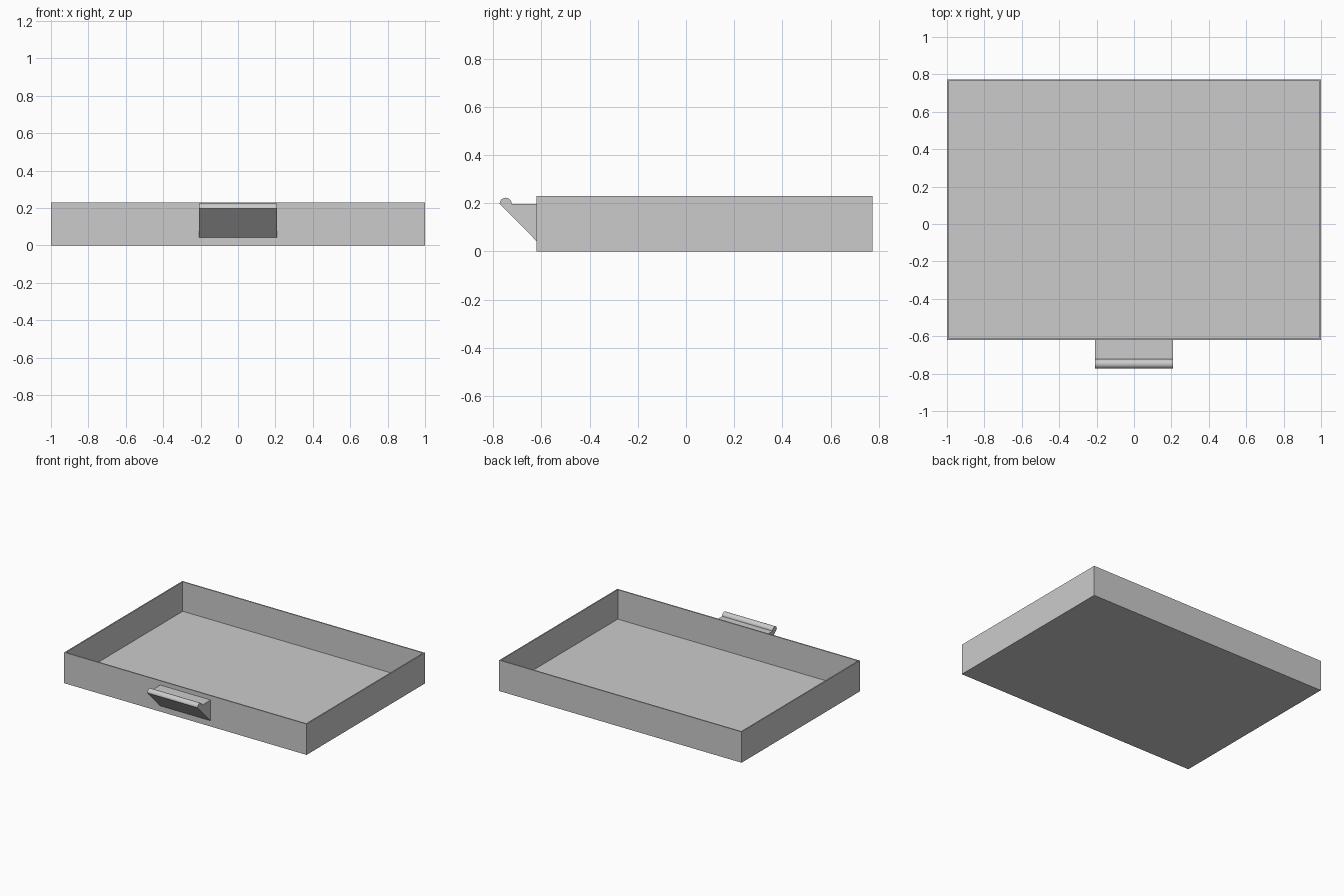
import bpy, bmesh
from math import pi, cos, sin, radians
from mathutils import Vector

cube = bpy.data.objects.get("Cube")
if cube:
    bpy.data.objects.remove(cube, do_unlink=True)

GREY = 0.6
WALL = 0.013
FLOOR = 0.01
FRONT, BACK, HEIGHT = -0.62, 0.773, 0.23

mat = bpy.data.materials.new("light_grey")
mat.use_nodes = True
mat.diffuse_color = (GREY, GREY, GREY, 1)
mat.node_tree.nodes["Principled BSDF"].inputs["Base Color"].default_value = (GREY, GREY, GREY, 1)


def finish(bm, name):
    bmesh.ops.recalc_face_normals(bm, faces=bm.faces)
    mesh = bpy.data.meshes.new(name)
    bm.to_mesh(mesh)
    bm.free()
    mesh.materials.append(mat)
    obj = bpy.data.objects.new(name, mesh)
    bpy.context.collection.objects.link(obj)
    return obj


def extrude_profile(bm, points, direction):
    """Fill a closed outline and sweep it into a solid; returns the end cap."""
    base = bm.faces.new([bm.verts.new(p) for p in points])
    geom = bmesh.ops.extrude_face_region(bm, geom=[base], use_keep_orig=True)["geom"]
    verts = [g for g in geom if isinstance(g, bmesh.types.BMVert)]
    bmesh.ops.translate(bm, verts=verts, vec=Vector(direction))
    return next(g for g in geom if isinstance(g, bmesh.types.BMFace))


# Open tray: a box whose top is inset to the rim and sunk to the floor
bm = bmesh.new()
outline = [(-1, FRONT, 0), (1, FRONT, 0), (1, BACK, 0), (-1, BACK, 0)]
top = extrude_profile(bm, outline, (0, 0, HEIGHT))
bmesh.ops.recalc_face_normals(bm, faces=bm.faces)
bmesh.ops.inset_region(bm, faces=[top], thickness=WALL)
sunk = bmesh.ops.extrude_face_region(bm, geom=[top])["geom"]
bmesh.ops.translate(bm, verts=[g for g in sunk if isinstance(g, bmesh.types.BMVert)],
                    vec=(0, 0, FLOOR - HEIGHT))
if top.is_valid:
    bmesh.ops.delete(bm, geom=[top], context='FACES')
finish(bm, "tray")

# Handle: wedge with a half-round bead along its front lip
HALF, LEDGE, BOTTOM, R = 0.208, 0.198, 0.043, 0.025
STEPS = 16
bead_y = -0.773 + R
profile = [(-HALF, FRONT, BOTTOM), (-HALF, FRONT, LEDGE)]
for i in range(STEPS + 1):
    a = pi * i / STEPS
    profile.append((-HALF, bead_y + R * cos(a), LEDGE + R * sin(a)))
bm = bmesh.new()
extrude_profile(bm, profile, (2 * HALF, 0, 0))
handle = finish(bm, "handle")

# Smooth the bead, keep the other edges crisp
bpy.ops.object.select_all(action='DESELECT')
handle.select_set(True)
bpy.context.view_layer.objects.active = handle
bpy.ops.object.shade_smooth_by_angle(angle=radians(30))
